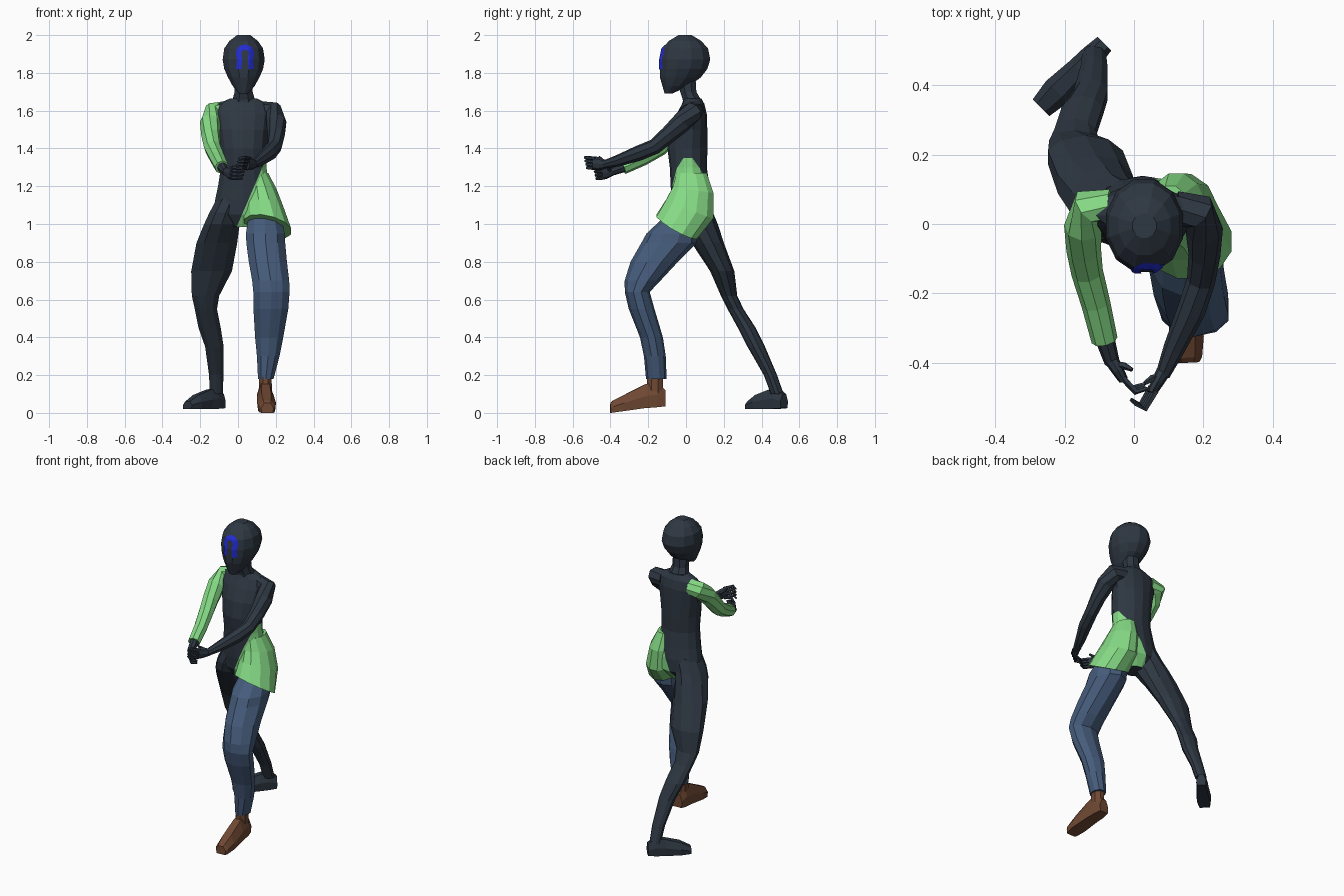
import bpy, bmesh, math
from mathutils import Vector
from mathutils.bvhtree import BVHTree


def material(name, rgb):
    m = bpy.data.materials.new(name)
    m.diffuse_color = (*rgb, 1)
    return m


DARK = material("dark slate", (0.027, 0.038, 0.054))
GREEN = material("light green", (0.235, 0.70, 0.235))
DENIM = material("denim blue", (0.061, 0.107, 0.20))
BROWN = material("brown leather", (0.16, 0.065, 0.033))
BLUE = material("bright blue", (0.017, 0.026, 0.64))


def finish(name, bm, *mats):
    bmesh.ops.recalc_face_normals(bm, faces=bm.faces)
    me = bpy.data.meshes.new(name)
    bm.to_mesh(me)
    ob = bpy.data.objects.new(name, me)
    bpy.context.collection.objects.link(ob)
    for m in mats:
        me.materials.append(m)
    return ob


def skin(loops, bm=None):
    """Bridge equal-length point loops and cap both ends."""
    bm = bm or bmesh.new()
    rows = [[bm.verts.new(p) for p in loop] for loop in loops]
    n = len(rows[0])
    for a, b in zip(rows, rows[1:]):
        for i in range(n):
            j = (i + 1) % n
            bm.faces.new((a[i], a[j], b[j], b[i]))
    bm.faces.new(rows[0][::-1])
    bm.faces.new(rows[-1])
    return bm


def stack(rings, sides=10):
    """Level ellipses (x, y, z, rx, ry, slope_x, slope_y)."""
    loops = []
    for x, y, z, rx, ry, *slope in rings:
        sx, sy = slope or (0, 0)
        loop = []
        for i in range(sides):
            a = math.tau * (i + 0.5) / sides
            dx, dy = rx * 1.03 * math.cos(a), ry * 1.03 * math.sin(a)
            loop.append((x + dx, y + dy, z + sx * dx + sy * dy))
        loops.append(loop)
    return skin(loops)


def limb(points, sides=8, bm=None):
    """Ellipses square to a path of (x, y, z, r_side, r_up)."""
    pos = [Vector(p[:3]) for p in points]
    loops = []
    for i, p in enumerate(points):
        d = (pos[min(i + 1, len(pos) - 1)] - pos[max(i - 1, 0)]).normalized()
        side = d.cross(Vector((0, 0, 1))).normalized()
        up = side.cross(d)
        rs, ru = p[3], p[-1]
        loops.append([pos[i] + side * rs * math.cos(math.tau * k / sides)
                      + up * ru * math.sin(math.tau * k / sides) for k in range(sides)])
    return skin(loops, bm)


def foot(name, heel, toe, stations, mat):
    """Chamfered sections (t, z_bottom, z_top, half_width) from heel to toe."""
    h, t = Vector((*heel, 0)), Vector((*toe, 0))
    side = (t - h).normalized().cross(Vector((0, 0, 1)))
    loops = []
    for f, zb, zt, w in stations:
        c = h.lerp(t, f)
        zm = zb + (zt - zb) * 0.5
        loops.append([c + side * w * s + Vector((0, 0, z)) for s, z in
                      ((-0.9, zb), (0.9, zb), (1, zm), (0.5, zt), (-0.5, zt), (-1, zm))])
    finish(name, skin(loops), mat)


def hand(name, wrist, knuckle, mid, tip, thumb):
    w, k, m, t = (Vector(v) for v in (wrist, knuckle, mid, tip))
    bm = limb([(*w, 0.021, 0.023), (*w.lerp(k, 0.5), 0.018, 0.034), (*k, 0.014, 0.037)])
    for i in range(4):
        o = Vector((0.004, -0.004, 0.018)) * (i - 1.5)
        limb([(*(p + o), r) for p, r in ((k.lerp(w, 0.2), 0.010), (m, 0.0095), (t, 0.006))], 5, bm)
    limb([(*w.lerp(k, 0.3), 0.014), (*w.lerp(Vector(thumb), 0.6), 0.011), (*thumb, 0.006)], 5, bm)
    finish(name, bm, DARK)


# head and neck
head_bm = stack([
    (0.03, -0.005, 2.0, 0.035, 0.035), (0.03, -0.005, 1.97, 0.075, 0.085),
    (0.03, -0.005, 1.93, 0.103, 0.122), (0.03, -0.005, 1.87, 0.112, 0.134),
    (0.03, -0.013, 1.82, 0.103, 0.126), (0.03, -0.03, 1.775, 0.083, 0.108),
    (0.03, -0.055, 1.73, 0.058, 0.07), (0.03, -0.092, 1.692, 0.026, 0.022)], 12)
bvh = BVHTree.FromBMesh(head_bm)
finish("head", head_bm, DARK)
finish("neck", stack([
    (0.03, 0.035, 1.60, 0.07, 0.05), (0.03, 0.03, 1.66, 0.062, 0.05),
    (0.03, 0.012, 1.70, 0.05, 0.045), (0.03, 0.002, 1.79, 0.05, 0.05)], 8), DARK)

# painted arch on the face: ribbon laid on the head surface
path = [(-0.034, 1.82), (-0.031, 1.845), (-0.029, 1.87), (-0.032, 1.89)]
arc = [(0.034 * math.cos(a), 1.902 + 0.034 * math.sin(a))
       for a in (math.pi * (1 - i / 10) for i in range(11))]
path = path + arc + [(-x, z) for x, z in reversed(path)]
bm = bmesh.new()
rows = []
for i, p in enumerate(path):
    a, b = path[max(i - 1, 0)], path[min(i + 1, len(path) - 1)]
    d = Vector((b[0] - a[0], b[1] - a[1])).normalized()
    row = []
    for s in (-0.014, -0.005, 0.005, 0.014):
        x, z = 0.037 + p[0] - d.y * s, p[1] + d.x * s
        hit = bvh.ray_cast(Vector((x, -1, z)), Vector((0, 1, 0)))[0]
        row.append(bm.verts.new((x, hit.y - 0.004, z)))
    rows.append(row)
for a, b in zip(rows, rows[1:]):
    for i in range(3):
        bm.faces.new((a[i], a[i + 1], b[i + 1], b[i]))
finish("face_mark", bm, BLUE)

# torso, green on one hip beyond a slanted cut
bm = stack([
    (0.02, 0.03, 0.985, 0.06, 0.06), (0.02, 0.035, 1.05, 0.15, 0.10),
    (0.03, 0.03, 1.13, 0.15, 0.105), (0.03, 0.022, 1.20, 0.135, 0.10),
    (0.03, 0.012, 1.30, 0.12, 0.095), (0.028, 0.008, 1.40, 0.122, 0.103),
    (0.026, 0.015, 1.50, 0.135, 0.095), (0.025, 0.03, 1.58, 0.145, 0.078),
    (0.025, 0.038, 1.635, 0.135, 0.058), (0.03, 0.035, 1.665, 0.07, 0.045)], 14)
cut_co, cut_no = Vector((0.03, 0, 1.07)), Vector((1, 0, -0.43)).normalized()
bmesh.ops.bisect_plane(bm, geom=bm.verts[:] + bm.edges[:] + bm.faces[:],
                       plane_co=cut_co, plane_no=cut_no)
for f in bm.faces:
    c = f.calc_center_median()
    f.material_index = int((c - cut_co).dot(cut_no) > 0 and 1.0 < c.z < 1.4)
finish("torso", bm, DARK, GREEN)

# flared shirt tail over the forward thigh
finish("shirt_tail", stack([
    (0.105, 0.03, 1.27, 0.055, 0.08), (0.122, 0.038, 1.18, 0.083, 0.108, 0, -0.15),
    (0.137, 0.02, 1.08, 0.105, 0.125, -0.05, -0.4),
    (0.157, -0.05, 0.985, 0.125, 0.107, -0.2, -0.55)], 12), GREEN)

# forward trouser leg and shoe
finish("trouser_leg", stack([
    (0.14, -0.02, 1.04, 0.085, 0.09), (0.145, -0.075, 0.95, 0.105, 0.13),
    (0.147, -0.09, 0.90, 0.105, 0.142), (0.158, -0.168, 0.80, 0.103, 0.122),
    (0.173, -0.23, 0.70, 0.10, 0.092), (0.177, -0.258, 0.64, 0.098, 0.064),
    (0.174, -0.235, 0.55, 0.094, 0.066), (0.165, -0.183, 0.40, 0.076, 0.059),
    (0.16, -0.165, 0.30, 0.061, 0.056), (0.147, -0.157, 0.18, 0.042, 0.053)]), DENIM)
finish("shoe_ankle", stack([
    (0.145, -0.165, 0.24, 0.033, 0.043), (0.145, -0.165, 0.10, 0.037, 0.046)], 8), BROWN)
foot("shoe", (0.14, -0.11), (0.155, -0.4),
     [(0, 0.035, 0.12, 0.033), (0.15, 0.03, 0.165, 0.042), (0.38, 0.025, 0.15, 0.045),
      (0.75, 0.01, 0.095, 0.05), (0.95, 0.002, 0.066, 0.042), (1, 0, 0.052, 0.033)], BROWN)

# trailing bare leg and foot
finish("back_leg", stack([
    (-0.03, 0.03, 1.14, 0.08, 0.09), (-0.065, 0.04, 1.06, 0.088, 0.10),
    (-0.085, 0.06, 1.0, 0.096, 0.105), (-0.112, 0.115, 0.90, 0.11, 0.083),
    (-0.14, 0.192, 0.75, 0.11, 0.062), (-0.172, 0.228, 0.62, 0.074, 0.042),
    (-0.17, 0.262, 0.55, 0.06, 0.041), (-0.15, 0.322, 0.45, 0.06, 0.046),
    (-0.125, 0.372, 0.35, 0.05, 0.045), (-0.115, 0.447, 0.20, 0.039, 0.034),
    (-0.115, 0.483, 0.10, 0.035, 0.033)]), DARK)
foot("back_foot", (-0.085, 0.52), (-0.268, 0.335),
     [(0, 0.025, 0.10, 0.028), (0.2, 0.022, 0.13, 0.034), (0.4, 0.02, 0.122, 0.036),
      (0.75, 0.02, 0.095, 0.044), (1, 0.02, 0.06, 0.034)], DARK)

# bare arm
finish("bare_arm", limb([
    (0.12, 0.045, 1.60, 0.05), (0.185, 0.035, 1.595, 0.055), (0.203, -0.02, 1.54, 0.054),
    (0.203, -0.09, 1.475, 0.046), (0.193, -0.165, 1.41, 0.041), (0.165, -0.25, 1.375, 0.041),
    (0.115, -0.36, 1.335, 0.031), (0.083, -0.435, 1.315, 0.021)]), DARK)
hand("bare_hand", (0.085, -0.425, 1.315), (0.05, -0.488, 1.322),
     (0.026, -0.528, 1.325), (-0.004, -0.512, 1.32), (0.03, -0.46, 1.355))

# sleeved arm
finish("sleeve", limb([
    (-0.07, 0.05, 1.60, 0.05), (-0.13, 0.05, 1.592, 0.055), (-0.147, -0.01, 1.54, 0.055),
    (-0.145, -0.075, 1.47, 0.05), (-0.135, -0.14, 1.405, 0.046),
    (-0.11, -0.23, 1.35, 0.042), (-0.085, -0.335, 1.30, 0.038)]), GREEN)
finish("sleeved_wrist", limb([
    (-0.09, -0.31, 1.31, 0.03), (-0.063, -0.40, 1.275, 0.022)]), DARK)
hand("sleeved_hand", (-0.066, -0.39, 1.278), (-0.03, -0.45, 1.27),
     (0.0, -0.478, 1.268), (0.032, -0.468, 1.268), (-0.005, -0.42, 1.31))
